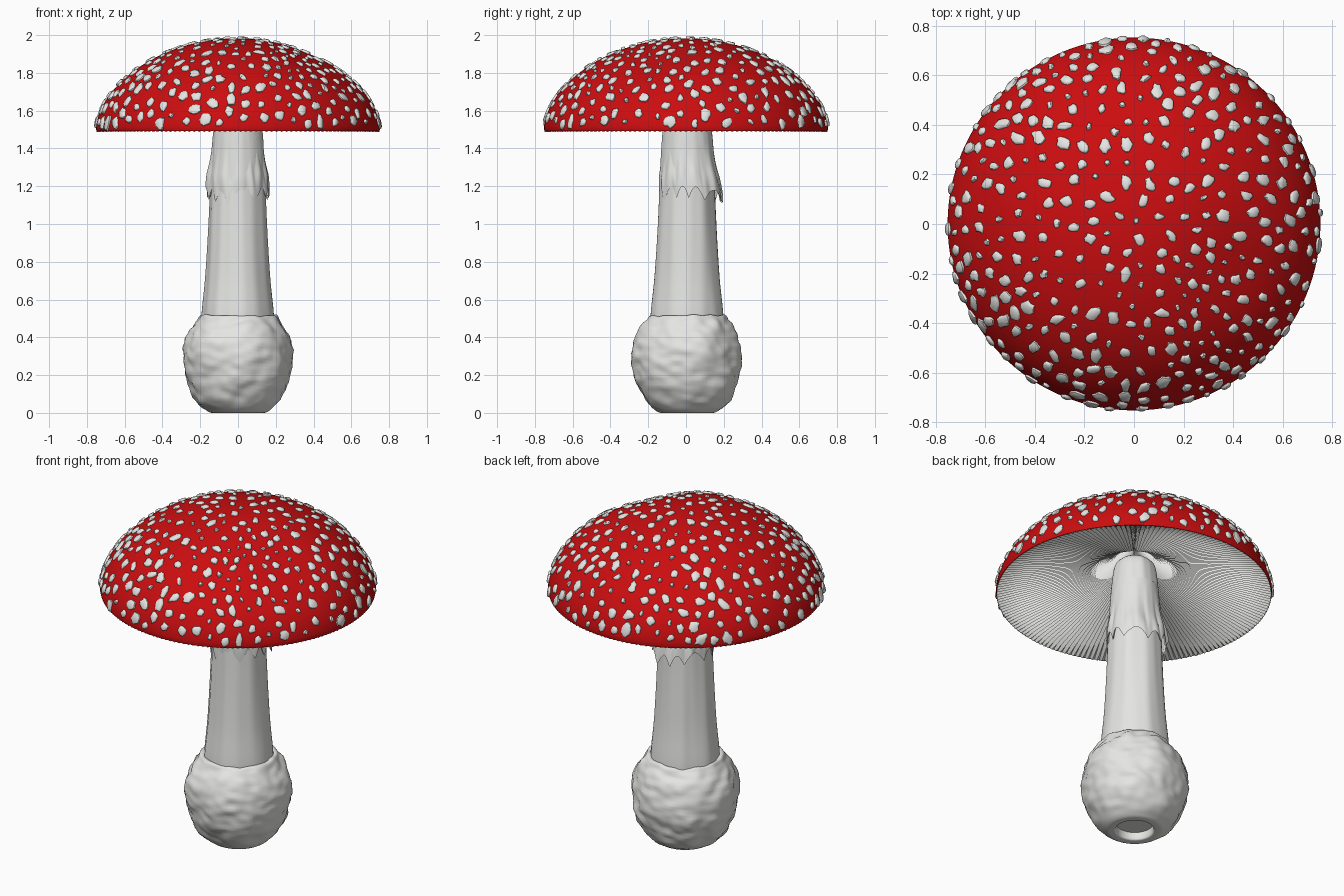
import bpy, bmesh, math, random
from mathutils import Vector, noise

if "Cube" in bpy.data.objects:
    bpy.data.objects.remove(bpy.data.objects["Cube"])

random.seed(7)
TAU = 2 * math.pi


def material(name, rgb):
    m = bpy.data.materials.new(name)
    m.diffuse_color = (*rgb, 1)
    m.use_nodes = True
    m.node_tree.nodes["Principled BSDF"].inputs["Base Color"].default_value = m.diffuse_color
    return m


RED = material("cap red", (0.60, 0.004, 0.005))
WHITE = material("flesh white", (0.78, 0.78, 0.76))


def finish(name, bm, mat, angle=40):
    mesh = bpy.data.meshes.new(name)
    bm.to_mesh(mesh)
    bm.free()
    mesh.materials.append(mat)
    ob = bpy.data.objects.new(name, mesh)
    bpy.context.collection.objects.link(ob)
    bpy.ops.object.select_all(action='DESELECT')
    ob.select_set(True)
    bpy.context.view_layer.objects.active = ob
    bpy.ops.object.shade_smooth_by_angle(angle=math.radians(angle))
    return ob


def interp(pts, t):
    """Smooth Catmull-Rom point on a polyline, t in 0..1."""
    k = t * (len(pts) - 1)
    i = min(int(k), len(pts) - 2)
    u = k - i
    p = [Vector(pts[max(0, min(len(pts) - 1, i + d))]) for d in (-1, 0, 1, 2)]
    return 0.5 * (2 * p[1] + (p[2] - p[0]) * u
                  + (2 * p[0] - 5 * p[1] + 4 * p[2] - p[3]) * u * u
                  + (3 * p[1] - p[0] - 3 * p[2] + p[3]) * u ** 3)


def lathe(name, steps, n, point, mat, angle=40, cap_start=False, cap_end=False):
    """Surface of rings; point(t, theta) gives each position."""
    bm = bmesh.new()
    rings = [[bm.verts.new(point(s / steps, TAU * j / n)) for j in range(n)]
             for s in range(steps + 1)]
    for a, b in zip(rings, rings[1:]):
        for j in range(n):
            k = (j + 1) % n
            bm.faces.new((a[j], a[k], b[k], b[j]))
    for use, ring in ((cap_start, rings[0]), (cap_end, rings[-1])):
        if use:
            bm.faces.new(ring)
    bmesh.ops.recalc_face_normals(bm, faces=bm.faces)
    return finish(name, bm, mat, angle)


def polar(r, th, z):
    return Vector((r * math.cos(th), r * math.sin(th), z))


# Cap: rounded dome with a shallow dent on the front right
R = 0.752


def dome(t, th):
    p = polar(R * math.sin(t), th, 1.505 + 0.478 * max(0, math.cos(t)) ** 1.16)
    dent = math.exp(-((p.x - 0.42) ** 2 + (p.y + 0.2) ** 2) / 0.045)
    p.z -= 0.03 * dent * min(1, (p.z - 1.505) / 0.2)
    return p


def cap_point(t, th):
    if t > 0.95:
        return polar(R - 0.006 * (t - 0.95) / 0.05, th, 1.492)
    return dome(0.01 + (math.pi / 2 - 0.01) * t / 0.95, th)


lathe("cap", 40, 128, cap_point, RED, cap_start=True)

# Gills: steep radial pleats rising towards the stem
GILL = [(0.748, 1.497), (0.62, 1.545), (0.48, 1.59), (0.34, 1.625),
        (0.22, 1.66), (0.13, 1.71), (0.03, 1.80)]
PLEATS = 170


def gill_point(t, th):
    r, z = interp(GILL, t)
    j = round(th / TAU * PLEATS * 2)
    depth = 0.008 + 0.045 * min(1, t * 4) * min(1, r / 0.3)
    return polar(r, th, z - 0.006 + (depth * 0.5 if j % 2 else -depth * 0.5))


lathe("gills", 14, PLEATS * 2, gill_point, WHITE, angle=25)


# Warts: irregular raised flakes scattered over the dome
def scatter():
    found = []
    for _ in range(14000):
        t = math.acos(1 - random.random() * 0.93)
        th = random.random() * TAU
        p = dome(t, th)
        dense = math.exp(-((p.x - 0.3) ** 2 + (p.y + 0.32) ** 2) / 0.05)
        gap = 0.069 - 0.018 * dense
        if p.z > 1.53 and all((p - q[0]).length > min(gap, q[3]) for q in found):
            found.append((p, t, th, gap, dense))
    return found


bm = bmesh.new()
for p, t, th, gap, dense in scatter():
    down = (dome(t + 0.01, th) - dome(t - 0.01, th)).normalized()
    side = Vector((-math.sin(th), math.cos(th), 0))
    out = down.cross(side).normalized()
    if out.dot(p - Vector((0, 0, 1.3))) < 0:
        out.negate()
    size = random.choice((0.012, 0.017, 0.02, 0.023, 0.026)) * (1 - 0.25 * dense)
    size *= 0.95 + 0.2 * math.sin(t) ** 2
    long = random.uniform(0.95, 1.45)
    twist = random.gauss(0, 0.5)
    n = 11
    radii = [random.uniform(0.75, 1.2) * size for _ in range(n)]
    rings = []
    for scale, lift in ((1.05, -0.006), (1.0, 0.006), (0.7, 0.011)):
        ring = []
        for j in range(n):
            a = TAU * j / n
            u, v = radii[j] * scale * long * math.cos(a), radii[j] * scale * math.sin(a) / long ** 0.5
            u, v = u * math.cos(twist) - v * math.sin(twist), u * math.sin(twist) + v * math.cos(twist)
            ring.append(bm.verts.new(p + down * u + side * v + out * lift))
        rings.append(ring)
    for a, b in zip(rings, rings[1:]):
        for j in range(n):
            k = (j + 1) % n
            bm.faces.new((a[j], a[k], b[k], b[j]))
    bm.faces.new(rings[-1])
bmesh.ops.recalc_face_normals(bm, faces=bm.faces)
finish("warts", bm, WHITE, 50)

# Stem: tapering column with soft vertical grooves
STEM = [(0.19, 0.42), (0.19, 0.52), (0.172, 0.70), (0.16, 0.88), (0.151, 1.06),
        (0.145, 1.22), (0.135, 1.40), (0.122, 1.56), (0.105, 1.66), (0.06, 1.70)]


def stem_point(t, th):
    r, z = interp(STEM, t)
    r *= 1 + 0.05 * noise.noise((3 * math.cos(th), 3 * math.sin(th), z * 0.9))
    return polar(r, th, z) + Vector((0, 0.007, 0))


lathe("stem", 40, 72, stem_point, WHITE, cap_start=True, cap_end=True)

# Skirt: hanging ring with a scalloped hem, outer wall then inner wall
SKIRT = [(0.128, 0), (0.134, 0.2), (0.139, 0.4), (0.149, 0.62), (0.163, 0.85), (0.167, 1)]


def skirt_point(t, th):
    inner = t > 0.6
    v = t / 0.6 if not inner else 1 - 0.5 * (t - 0.6) / 0.4
    r, _ = interp(SKIRT, v)
    wave = th + 0.12 * math.sin(3 * th + 1) + 0.06 * math.sin(2 * th)
    hem = 1.185 - 0.065 * (1 - abs(math.sin(5.5 * wave))) + 0.015 * math.sin(2 * th + 2)
    r += 0.012 * v * noise.noise((4 * math.cos(th), 4 * math.sin(th), v)) - 0.009 * inner
    return polar(r, th, 1.52 + (hem - 1.52) * v) + Vector((0, 0.007 + 0.02 * v * v, 0))


lathe("skirt", 30, 176, skirt_point, WHITE)

# Bulb: lumpy swollen base with a lip at the top and a recess underneath
BULB = [(0.165, 0.505), (0.2, 0.515), (0.222, 0.49), (0.262, 0.42), (0.286, 0.33),
        (0.286, 0.24), (0.264, 0.15), (0.218, 0.06), (0.16, 0.008), (0.125, 0.0),
        (0.104, 0.006), (0.100, 0.045)]


def bulb_point(t, th):
    r, z = interp(BULB, t)
    p = polar(r, th, z)
    amount = max(0, min(1, (r - 0.17) / 0.06))
    bump = 0.016 * noise.noise(p * 7) + 0.011 * noise.noise(Vector((p.x, p.y, p.z * 1.6)) * 16)
    p += (p - Vector((0, 0, 0.26))).normalized() * bump * amount
    p.y += 0.006
    if z > 0.47:
        p.z += 0.008 * noise.noise((3 * math.cos(th), 3 * math.sin(th), 5))
    p.z = max(p.z, 0)
    return p


lathe("bulb", 66, 96, bulb_point, WHITE, angle=50, cap_end=True)
